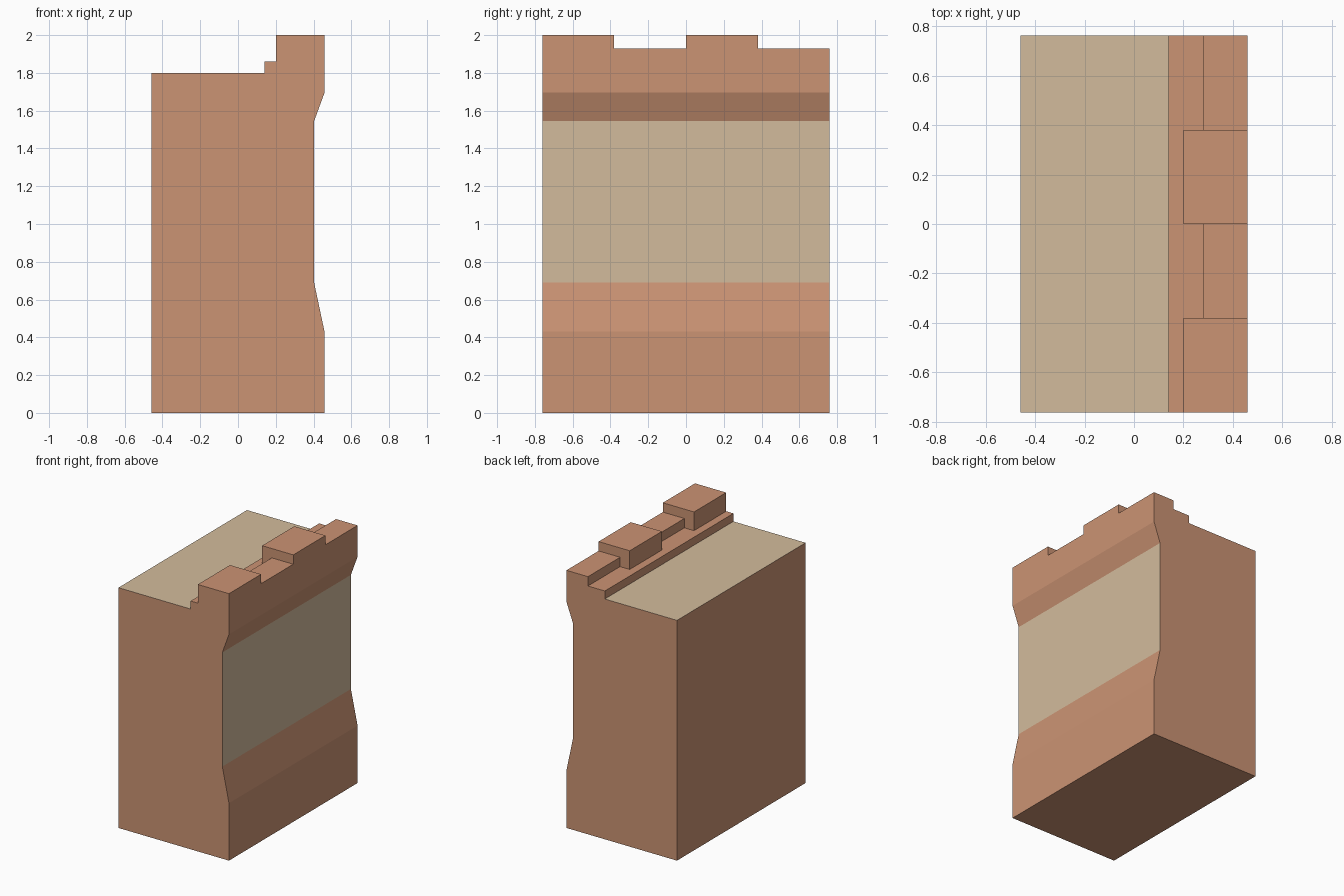
import bpy

if "Cube" in bpy.data.objects:
    bpy.data.objects.remove(bpy.data.objects["Cube"])

HX, HY = 0.458, 0.761


def material(name, rgb):
    m = bpy.data.materials.new(name)
    m.diffuse_color = (*rgb, 1)
    m.use_nodes = True
    m.node_tree.nodes["Principled BSDF"].inputs["Base Color"].default_value = m.diffuse_color
    return m


brick = material("brick", (0.60, 0.293, 0.173))
stone = material("tan_stone", (0.65, 0.50, 0.333))


def extrude(name, profile, y0, y1, is_stone=lambda c, n: False):
    """Extrude an x-z profile along y; stone faces are picked by a rule."""
    n = len(profile)
    verts = [(x, y, z) for y in (y0, y1) for x, z in profile]
    faces = [tuple(range(n)), tuple(reversed(range(n, 2 * n)))]
    faces += [((i + 1) % n, i, i + n, (i + 1) % n + n) for i in range(n)]
    me = bpy.data.meshes.new(name)
    me.from_pydata(verts, [], faces)
    me.materials.append(brick)
    me.materials.append(stone)
    me.update()
    for p in me.polygons:
        p.material_index = int(is_stone(p.center, p.normal))
    ob = bpy.data.objects.new(name, me)
    bpy.context.collection.objects.link(ob)
    return ob


# Each bay is one continuous profile, so no hidden faces lie inside the wall
base = [(-HX, 0), (HX, 0), (HX, 0.43), (0.403, 0.69), (0.403, 1.545),
        (HX, 1.695), (HX, 1.86), (0.14, 1.86), (0.14, 1.80), (-HX, 1.80)]


# Wall body with tan walkway on top and tan recessed outer panel
def stone_rule(c, n):
    walkway = n.z > 0.9 and abs(c.z - 1.80) < 0.01
    panel = n.x > 0.99 and abs(c.x - 0.403) < 0.01
    return walkway or panel


extrude("wall_body", base, -HY, HY, stone_rule)

# Battlements: alternating tall merlons and low crenels on the ledge
edges = [-HY, -HY / 2, 0, HY / 2, HY]
for i in range(4):
    tall = i % 2 == 0
    x, top = (0.20, 2.0) if tall else (0.28, 1.93)
    extrude("merlon" if tall else "crenel",
            [(x, 1.86), (HX, 1.86), (HX, top), (x, top)], edges[i], edges[i + 1])
